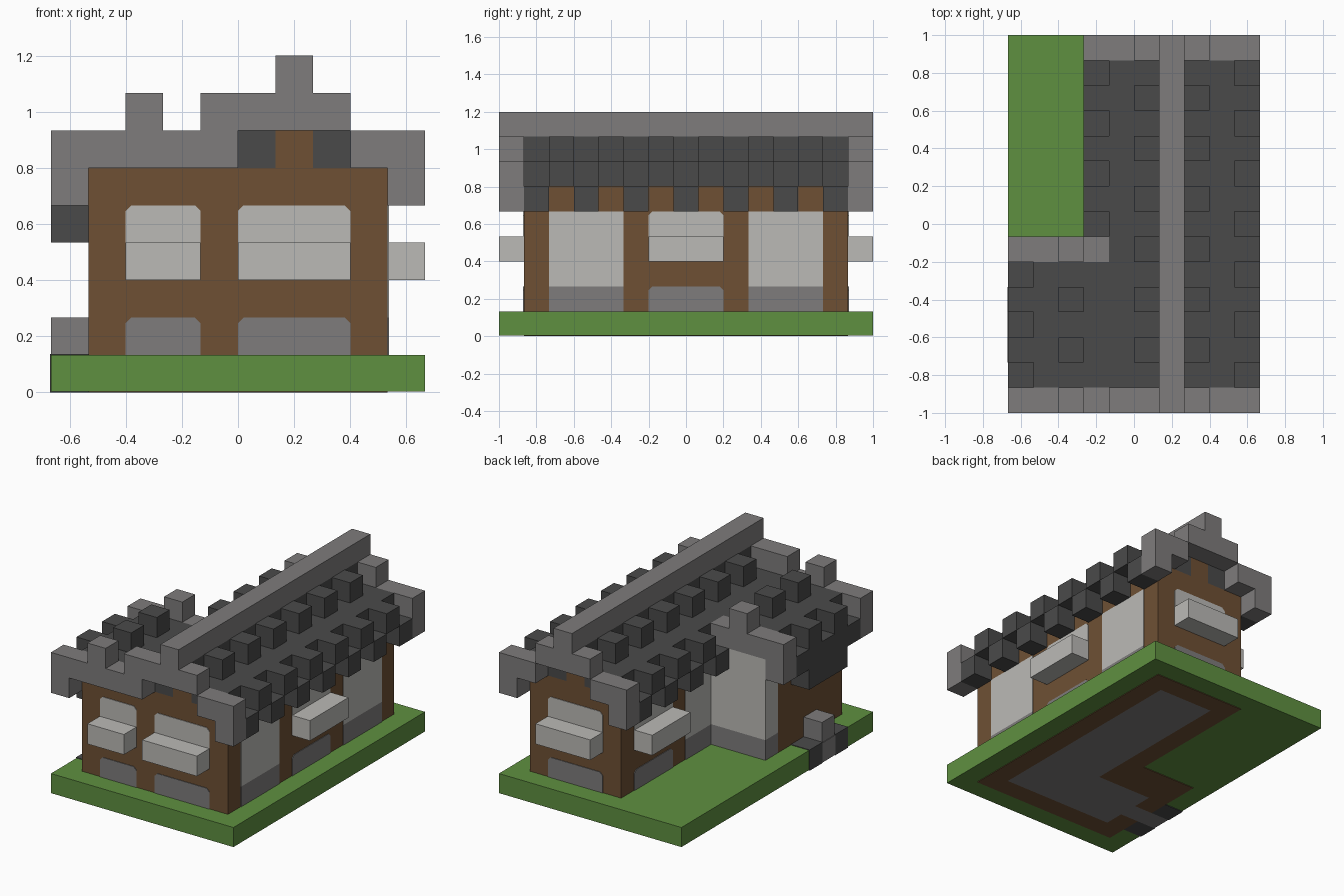
import bpy
import bmesh
from mathutils import Vector

cube = bpy.data.objects.get("Cube")
if cube:
    bpy.data.objects.remove(cube, do_unlink=True)

U = 2 / 15                      # size of one building block
THIN = 0.004                    # thickness of painted plates
ORIGIN = Vector((-5 * U, -1, 0))


def material(name, hex_code):
    def linear(c):
        return c / 12.92 if c < 0.04 else ((c + 0.055) / 1.055) ** 2.4
    rgb = [linear(int(hex_code[n:n + 2], 16) / 255) for n in (0, 2, 4)]
    m = bpy.data.materials.new(name)
    m.use_nodes = True
    m.diffuse_color = (*rgb, 1)
    bsdf = m.node_tree.nodes["Principled BSDF"]
    bsdf.inputs["Base Color"].default_value = (*rgb, 1)
    bsdf.inputs["Roughness"].default_value = 0.9
    return m


GRASS = material("grass green", "5f9040")
WOOD = material("wood brown", "6e5034")
STONE = material("stone grey", "7e7c7c")
SLATE = material("slate dark grey", "4a4a4a")
PALE = material("pale plaster", "bbbab6")


def finish(name, mat, bm):
    bmesh.ops.recalc_face_normals(bm, faces=bm.faces)
    mesh = bpy.data.meshes.new(name)
    bm.to_mesh(mesh)
    bm.free()
    mesh.materials.append(mat)
    obj = bpy.data.objects.new(name, mesh)
    bpy.context.collection.objects.link(obj)
    return obj


def blocks(name, mat, *boxes):
    """Boxes given in block units as (x0, x1, y0, y1, z0, z1)."""
    bm = bmesh.new()
    for x0, x1, y0, y1, z0, z1 in boxes:
        lo, hi = Vector((x0, y0, z0)), Vector((x1, y1, z1))
        for v in bmesh.ops.create_cube(bm, size=1)["verts"]:
            v.co = ORIGIN + U * ((lo + hi) / 2 + v.co * (hi - lo))
    return finish(name, mat, bm)


def plate(name, mat, side, a0, a1, z0, z1, rounded=True):
    """Thin panel on a wall, with small cut upper corners."""
    c = 0.15 if rounded else 0
    outline = [(a0, z0), (a1, z0), (a1, z1 - c), (a1 - c, z1),
               (a0 + c, z1), (a0, z1 - c)]
    if not rounded:
        outline = [(a0, z0), (a1, z0), (a1, z1), (a0, z1)]
    place, normal = {
        "front": (lambda a, z: (a, 1, z), (0, -1, 0)),
        "back": (lambda a, z: (a, 14, z), (0, 1, 0)),
        "right": (lambda a, z: (9, a, z), (1, 0, 0)),
        "left": (lambda a, z: (4, a, z), (-1, 0, 0)),
    }[side]
    bm = bmesh.new()
    face = bm.faces.new([bm.verts.new(ORIGIN + U * Vector(place(a, z)))
                         for a, z in outline])
    out = bmesh.ops.extrude_face_region(bm, geom=[face])["geom"]
    bmesh.ops.translate(bm, vec=Vector(normal) * THIN,
                        verts=[v for v in out if isinstance(v, bmesh.types.BMVert)])
    return finish(name, mat, bm)


# Ground slab and the footprint seen underneath
t = THIN / U
blocks("ground", GRASS, (0, 10, 0, 15, t, 1))
blocks("footprint_walls", WOOD,
       (4, 9, 13, 14, 0, t), (4, 9, 1, 2, 0, t), (8, 9, 2, 13, 0, t),
       (4, 5, 5, 13, 0, t), (1, 4, 5, 7, 0, t), (1, 4, 1, 2, 0, t),
       (1, 2, 2, 3, 0, t), (1, 2, 4, 5, 0, t))
blocks("footprint_floor", STONE,
       (5, 8, 2, 13, 0, t), (2, 5, 2, 5, 0, t), (0, 2, 3, 4, 0, t))

# Entrance step and its side stones
blocks("entrance_step", STONE, (0, 1, 3, 4, 1, 2), (-t, 1, 3, 4, t, 1))
blocks("step_sides", SLATE, *[(-t, 1, j, j + 1, 0, 1 + t) for j in (2, 4)])

# Walls
blocks("main_walls", WOOD, (4, 9, 1, 14, 1, 6))
blocks("wing_walls", WOOD, (1, 4, 1, 6, 1, 6))
blocks("gable_beam", WOOD, (6, 7, 1, 14, 6, 7))

# Pale bay at the back of the wing
blocks("bay", PALE, (1, 4, 6, 7, 2, 6))
blocks("bay_footing", STONE, (1, 4, 6, 7, 1, 2))

# Windows with projecting sills and stone panels below
SILL = {"front": lambda a, b: (a, b, 0, 1, 3, 4),
        "back": lambda a, b: (a, b, 14, 15, 3, 4),
        "right": lambda a, b: (9, 10, a, b, 3, 4),
        "left": lambda a, b: (3, 4, a, b, 3, 4)}
for side, a, b in (("front", 2, 4), ("front", 5, 8), ("back", 5, 8),
                   ("right", 6, 9), ("left", 10, 13)):
    plate(side + "_window", PALE, side, a, b, 3, 5)
    plate(side + "_stone_panel", STONE, side, a, b, 1, 2)
    blocks(side + "_sill", PALE, SILL[side](a, b))

# Tall plaster panels
for side, a, b in (("right", 2, 5), ("right", 10, 13), ("left", 7, 9)):
    plate(side + "_plaster", PALE, side, a, b, 2, 5, rounded=False)
    plate(side + "_plaster_footing", STONE, side, a, b, 1, 2, rounded=False)

# Roof decks
blocks("main_roof", SLATE, (4, 6, 1, 14, 6, 7), (7, 9, 1, 14, 6, 7),
       (6, 7, 1, 14, 7, 8))
blocks("wing_roof", SLATE, (1, 4, 1, 6, 6, 7))


def eave(name, i, j0, j1):
    """Edge row whose blocks drop one level at every odd step."""
    blocks(name, SLATE, *[(i, i + 1, j, j + 1, 6 - j % 2, 7 - j % 2)
                          for j in range(j0, j1)])


def studs(name, i, j0, j1):
    blocks(name, SLATE, *[(i, i + 1, j, j + 1, 7, 8) for j in range(j0, j1, 2)])


eave("right_eave", 9, 1, 14)
eave("left_eave", 3, 7, 14)
eave("wing_eave", 0, 1, 6)
studs("right_studs", 7, 2, 14)
studs("left_studs", 5, 2, 14)
studs("wing_studs", 2, 2, 6)
blocks("entrance_canopy", SLATE, (0, 1, 2, 5, 4, 5),
       (0, 1, 2, 3, 5, 6), (0, 1, 4, 5, 5, 6))

# Stone ridge and gable edges
blocks("ridge", STONE, (6, 7, 0, 15, 8, 9))
blocks("front_gable", STONE, (0, 5, 0, 1, 6, 7), (8, 10, 0, 1, 6, 7),
       (0, 1, 0, 1, 5, 6), (9, 10, 0, 1, 5, 6),
       (2, 3, 0, 1, 7, 8), (4, 8, 0, 1, 7, 8))
blocks("back_gable", STONE, (3, 5, 14, 15, 6, 7), (8, 10, 14, 15, 6, 7),
       (3, 4, 14, 15, 5, 6), (9, 10, 14, 15, 5, 6), (5, 8, 14, 15, 7, 8))
blocks("wing_gable", STONE, (0, 4, 6, 7, 6, 7), (0, 1, 6, 7, 5, 6),
       (2, 3, 6, 7, 7, 8))
